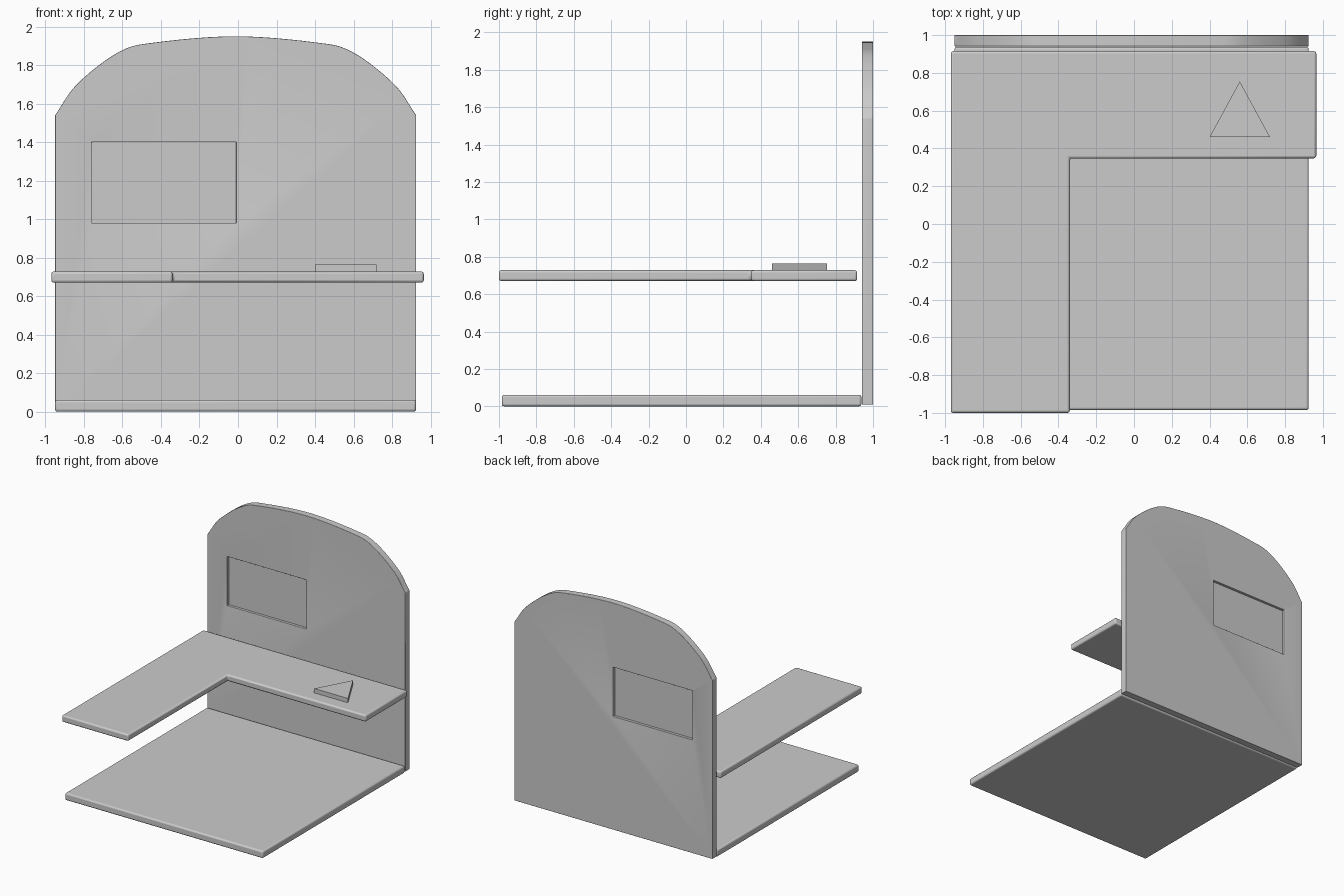
import bpy, bmesh, math
from mathutils import Vector

if "Cube" in bpy.data.objects:
    bpy.data.objects.remove(bpy.data.objects["Cube"])


def prism(name, outline, offset, place):
    """Extrude a 2D outline; place maps (u, v) to 3D."""
    bm = bmesh.new()
    face = bm.faces.new([bm.verts.new(place(u, v)) for u, v in outline])
    ext = bmesh.ops.extrude_face_region(bm, geom=[face])
    bmesh.ops.translate(bm, vec=Vector(offset),
                        verts=[g for g in ext["geom"] if isinstance(g, bmesh.types.BMVert)])
    bmesh.ops.recalc_face_normals(bm, faces=bm.faces)
    me = bpy.data.meshes.new(name)
    bm.to_mesh(me)
    bm.free()
    ob = bpy.data.objects.new(name, me)
    bpy.context.collection.objects.link(ob)
    return ob


def slab(name, outline, z0, z1):
    return prism(name, outline, (0, 0, z1 - z0), lambda u, v: (u, v, z0))


def upright(name, outline, y0, y1):
    return prism(name, outline, (0, y1 - y0, 0), lambda u, v: (u, y0, v))


def rect(x0, x1, y0, y1):
    return [(x0, y0), (x1, y0), (x1, y1), (x0, y1)]


def soften(ob, width=0.013):
    b = ob.modifiers.new("round_edges", 'BEVEL')
    b.width, b.segments = width, 3
    b.limit_method, b.angle_limit = 'ANGLE', math.radians(30)
    bpy.ops.object.select_all(action='DESELECT')
    ob.select_set(True)
    bpy.context.view_layer.objects.active = ob
    bpy.ops.object.shade_smooth_by_angle(angle=math.radians(35))


def spline(pts, steps=6):
    """Catmull-Rom curve through the points."""
    p = [Vector(q) for q in pts]
    p = [2 * p[0] - p[1]] + p + [2 * p[-1] - p[-2]]
    out = []
    for i in range(1, len(p) - 2):
        a, b, c, d = p[i - 1:i + 3]
        for k in range(steps):
            t = k / steps
            out.append(0.5 * (2 * b + (c - a) * t + (2 * a - 5 * b + 4 * c - d) * t * t
                              + (3 * b - a - 3 * c + d) * t ** 3))
    return out + [p[-2]]


# Floor panel
soften(slab("floor_panel", rect(-0.95, 0.925, -0.985, 0.938), 0.0, 0.062))

# L-shaped desk top
desk = [(-0.97, -1.0), (-0.34, -1.0), (-0.34, 0.348), (0.965, 0.348),
        (0.965, 0.915), (-0.97, 0.915)]
soften(slab("desk_top", desk, 0.67, 0.728))

# Triangular block on the desk
slab("triangle_block", [(0.40, 0.46), (0.72, 0.46), (0.56, 0.755)], 0.72, 0.765)

# Arched back wall
half = [(0.9375, 1.54), (0.82, 1.705), (0.60, 1.872), (0.40, 1.92)]
arch = half + [(0, 1.95)] + [(-x, z) for x, z in reversed(half)]
outline = [(-0.9375, 0.01), (0.9375, 0.01)] + [tuple(q) for q in spline(arch)]
outline = [(x - 0.0125, z) for x, z in outline]
wall = upright("back_wall", outline, 0.941, 1.0)

# Window opening
cutter = upright("window_cutter", rect(-0.76, -0.01, 0.98, 1.40), 0.9, 1.05)
cutter.hide_render = True
cutter.hide_viewport = True
cut = wall.modifiers.new("window_hole", 'BOOLEAN')
cut.operation, cut.solver, cut.object = 'DIFFERENCE', 'EXACT', cutter
soften(wall, 0.012)

# Window pane
upright("window_pane", rect(-0.765, -0.005, 0.975, 1.405), 0.964, 0.977)
